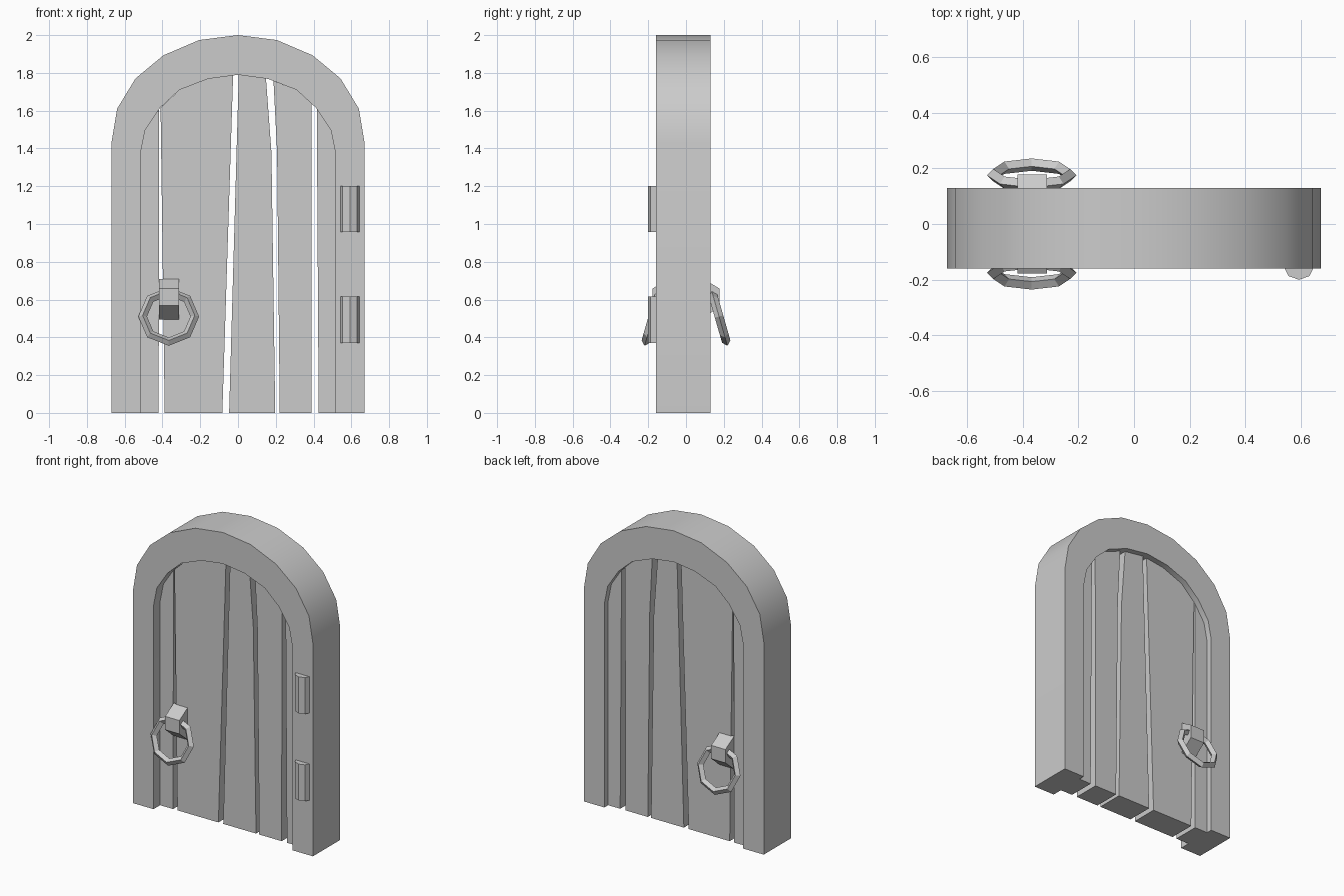
import bpy, bmesh, math

if "Cube" in bpy.data.objects:
    bpy.data.objects.remove(bpy.data.objects["Cube"])


def prism(name, pts, axis, a, b):
    """Extrude a 2D outline along 'x', 'y' or 'z' from a to b."""
    place = {'x': lambda p, t: (t, p[0], p[1]),
             'y': lambda p, t: (p[0], t, p[1]),
             'z': lambda p, t: (p[0], p[1], t)}[axis]
    bm = bmesh.new()
    lo = [bm.verts.new(place(p, a)) for p in pts]
    hi = [bm.verts.new(place(p, b)) for p in pts]
    bm.faces.new(lo)
    bm.faces.new(hi[::-1])
    n = len(pts)
    for i in range(n):
        j = (i + 1) % n
        bm.faces.new((lo[i], hi[i], hi[j], lo[j]))
    bmesh.ops.recalc_face_normals(bm, faces=bm.faces)
    me = bpy.data.meshes.new(name)
    bm.to_mesh(me)
    bm.free()
    ob = bpy.data.objects.new(name, me)
    bpy.context.collection.objects.link(ob)
    return ob


def both_sides(half):
    """Mirror a right-hand half arch (base to apex) into a full one."""
    return half + [(-x, z) for x, z in half[-2::-1]]


# Stone frame
outer = both_sides([(.67, 0), (.67, 1.43), (.64, 1.61), (.543, 1.77),
                    (.395, 1.893), (.205, 1.974), (0, 2)])
inner = both_sides([(.517, 0), (.517, 1.37), (.492, 1.495), (.413, 1.615),
                    (.31, 1.71), (.16, 1.768), (0, 1.79)])
frame = prism("frame", outer + inner[::-1], 'y', -.16, .13)
bpy.context.view_layer.objects.active = frame
frame.select_set(True)
bpy.ops.object.shade_smooth_by_angle(angle=math.radians(30))
frame.select_set(False)

# Door planks: left and right edges as (x, z) from bottom to top
edges = [
    ([(-.517, 0), (-.517, 1.37), (-.492, 1.495)], [(-.42, 0), (-.418, 1.607)]),
    ([(-.388, 0), (-.41, 1.615)], [(-.083, 0), (-.026, 1.787)]),
    ([(-.047, 0), (.004, 1.79)], [(.197, 0), (.177, 1.38), (.148, 1.77)]),
    ([(.221, 0), (.207, 1.38), (.188, 1.757)], [(.388, 0), (.39, 1.637)]),
    ([(.427, 0), (.417, 1.61)], [(.517, 0), (.517, 1.37), (.492, 1.495)]),
]
for i, (left, right) in enumerate(edges):
    x0, x1 = left[-1][0], right[-1][0]
    top = [p for p in inner[1:-1] if x0 + .01 < p[0] < x1 - .01]
    prism(f"plank_{i + 1}", right + top + left[::-1], 'y', -.09, .09)

# Hinge barrels
arc = [(.592 + .053 * math.cos(t), -.155 - .045 * math.sin(t))
       for t in (math.pi * k / 4 for k in range(5))]
for name, z in (("lower", .37), ("upper", .957)):
    prism(f"{name}_hinge", arc, 'z', z, z + .245)

# Ring handles with mounting blocks, front and back
for name, s in (("front", -1), ("back", 1)):
    block = [(.08 * s, .71), (.09 * s, .71), (.178 * s, .658),
             (.178 * s, .568), (.09 * s, .495), (.08 * s, .495)]
    prism(f"{name}_handle_block", block, 'x', -.418, -.312)
    bpy.ops.mesh.primitive_torus_add(
        major_segments=8, minor_segments=4, major_radius=.138,
        minor_radius=.023, location=(-.367, .175 * s, .51),
        rotation=(math.radians(90 + 16 * s), 0, 0))
    bpy.context.object.name = f"{name}_handle_ring"
    bpy.context.object.select_set(False)
